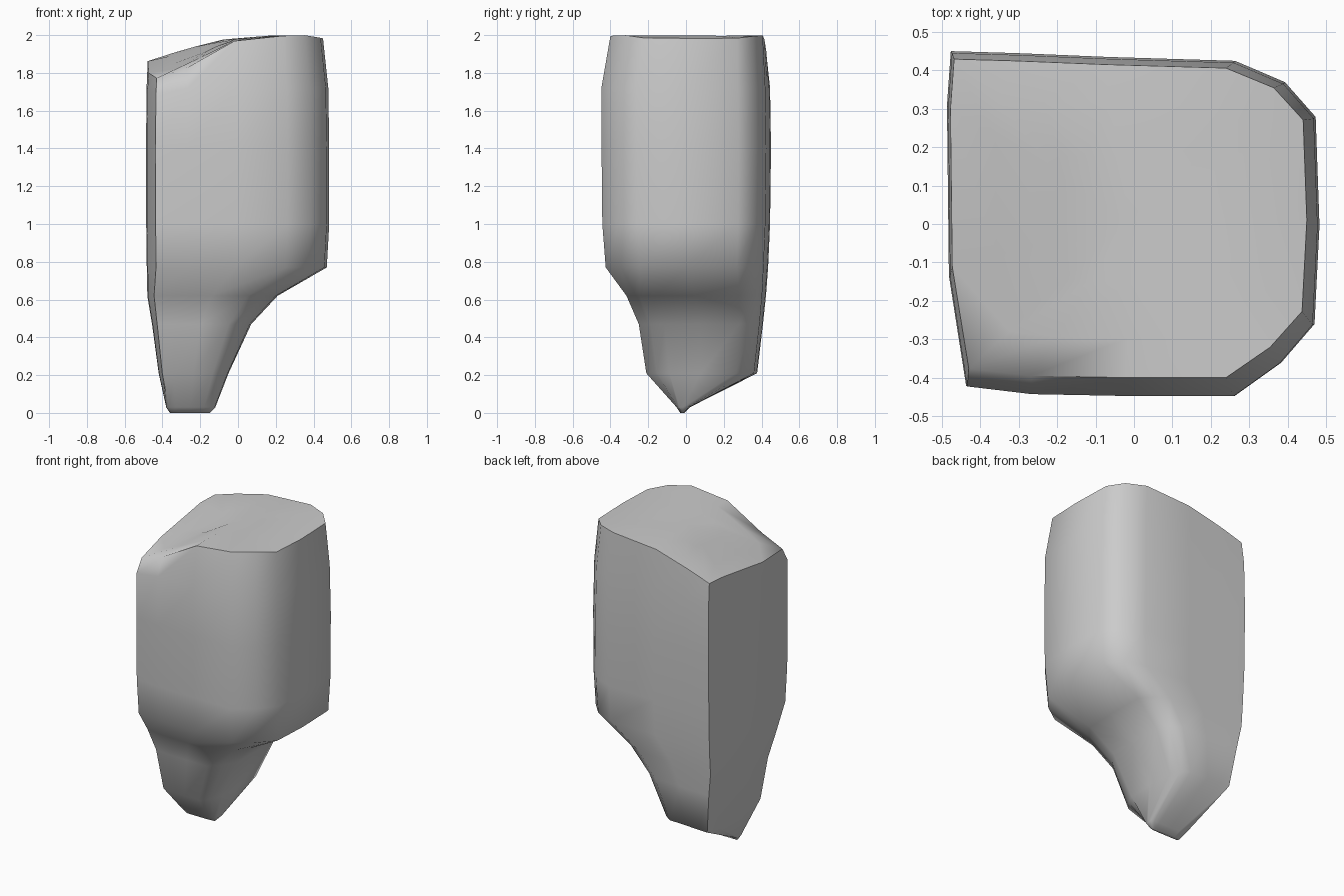
import bpy, bmesh, math

if "Cube" in bpy.data.objects:
    bpy.data.objects.remove(bpy.data.objects["Cube"])

# Crown height: slopes down to the left, more so at the front
def crown_z(x, y):
    pts_front = [(-0.5, 1.745), (-0.28, 1.82), (-0.05, 1.965), (0.2, 1.995), (0.36, 2.0), (0.5, 1.975)]
    pts_back = [(-0.5, 1.855), (-0.33, 1.91), (-0.1, 1.975), (0.2, 2.0), (0.36, 1.995), (0.5, 1.975)]
    def interp(p):
        for (xa, za), (xb, zb) in zip(p, p[1:]):
            if x <= xb:
                return za + (zb - za) * (x - xa) / (xb - xa)
        return p[-1][1]
    t = min(1, max(0, (y + 0.4) / 0.7))
    return interp(pts_front) * (1 - t) + interp(pts_back) * t

# Cross-section: crisp left corners, rounded right corners
def section(x0, x1, yf, yb):
    w, d = (x1 - x0) / 0.97, (yb - yf) / 0.88
    return [
        (x0 + 0.05 * w, yf + 0.025 * d), (x0 + 0.22 * w, yf + 0.005 * d),
        (x0 + 0.48 * w, yf), (x1 - 0.22 * w, yf),
        (x1 - 0.10 * w, yf + 0.085 * d), (x1 - 0.013 * w, yf + 0.185 * d),
        (x1, yf + 0.44 * d),
        (x1 - 0.01 * w, yb - 0.16 * d), (x1 - 0.09 * w, yb - 0.07 * d),
        (x1 - 0.22 * w, yb - 0.015 * d), (x0 + 0.42 * w, yb - 0.005 * d),
        (x0 + 0.18 * w, yb + 0.005 * d), (x0 + 0.01 * w, yb + 0.01 * d),
        (x0, yb - 0.13 * d), (x0 + 0.005 * w, yf + 0.31 * d),
    ]

# Levels from root tip to shoulder: z, x0, x1, y front, y back
levels = [
    (0.00, -0.36, -0.15, -0.03, -0.01),
    (0.03, -0.38, -0.12, -0.05, 0.02),
    (0.21, -0.42, -0.05, -0.21, 0.37),
    (0.47, -0.455, 0.07, -0.25, 0.40),
    (0.62, -0.48, 0.21, -0.315, 0.415),
    (0.77, -0.483, 0.47, -0.425, 0.425),
    (1.00, -0.486, 0.483, -0.443, 0.435),
    (1.40, -0.487, 0.483, -0.447, 0.44),
    (1.72, -0.484, 0.478, -0.448, 0.435),
]

bm = bmesh.new()
rings = []
for z, *box in levels:
    rings.append([bm.verts.new((x, y, min(z, crown_z(x, y) - 0.08))) for x, y in section(*box)])

# Crown rim and domed top
for s in (1.0, 0.75, 0.4):
    ring = []
    for x, y in section(-0.478, 0.45, -0.40, 0.42):
        x, y = -0.014 + (x + 0.014) * s, 0.01 + (y - 0.01) * s
        ring.append(bm.verts.new((x, y, crown_z(x, y))))
    rings.append(ring)

n = len(rings[0])
for a, b in zip(rings, rings[1:]):
    for i in range(n):
        j = (i + 1) % n
        bm.faces.new((a[i], a[j], b[j], b[i]))
bm.faces.new(list(reversed(rings[0])))
centre = bm.verts.new((-0.014, 0.01, crown_z(-0.014, 0.01)))
for i in range(n):
    bm.faces.new((rings[-1][i], rings[-1][(i + 1) % n], centre))
bmesh.ops.recalc_face_normals(bm, faces=bm.faces)

mesh = bpy.data.meshes.new("tapered_block")
bm.to_mesh(mesh)
bm.free()
block = bpy.data.objects.new("tapered_block", mesh)
bpy.context.collection.objects.link(block)
bpy.context.view_layer.objects.active = block
block.select_set(True)
bpy.ops.object.shade_smooth_by_angle(angle=math.radians(60))
